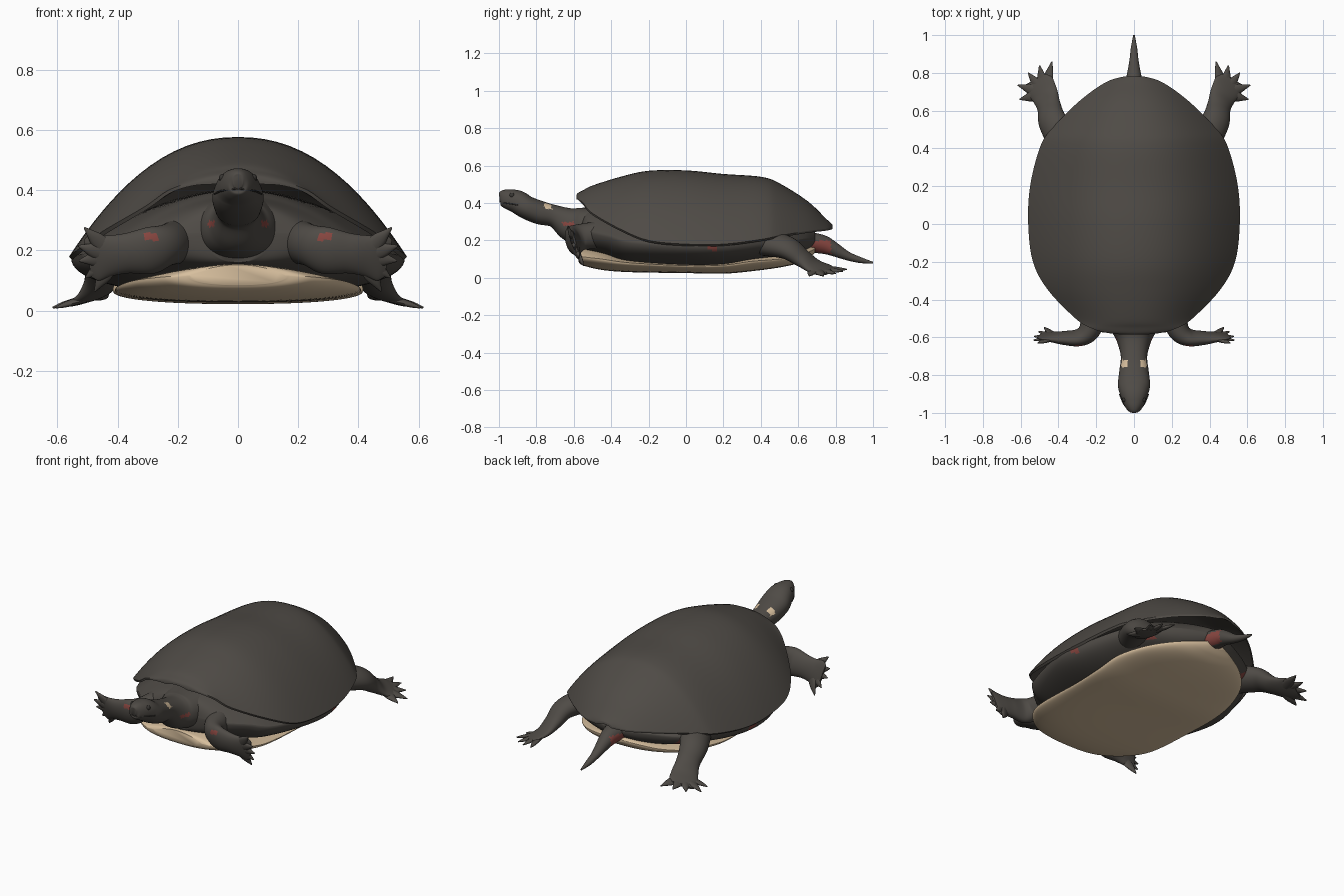
import bpy, bmesh, math
from mathutils import Vector

cube = bpy.data.objects.get("Cube")
if cube:
    bpy.data.objects.remove(cube, do_unlink=True)


def material(name, rgb):
    m = bpy.data.materials.new(name)
    m.use_nodes = True
    m.diffuse_color = (*rgb, 1)
    bsdf = m.node_tree.nodes["Principled BSDF"]
    bsdf.inputs["Base Color"].default_value = (*rgb, 1)
    bsdf.inputs["Roughness"].default_value = 0.8
    return m


DARK = material("charcoal_brown", (0.078, 0.07, 0.061))
TAN = material("pale_tan", (0.68, 0.52, 0.34))
RED = material("dull_red", (0.24, 0.06, 0.05))
BLACK = material("eye_black", (0.04, 0.037, 0.033))


def spline(rows, steps=6):
    """Catmull-Rom interpolation of rows of numbers."""
    out = []
    for i in range(len(rows) - 1):
        p = [rows[max(0, min(len(rows) - 1, i + k))] for k in (-1, 0, 1, 2)]
        for j in range(steps):
            t = j / steps
            out.append([0.5 * (2 * b + (c - a) * t + (2 * a - 5 * b + 4 * c - d) * t * t
                               + (3 * b - a - 3 * c + d) * t ** 3)
                        for a, b, c, d in zip(*p)])
    return out + [list(rows[-1])]


def loft(name, rings, mats, paint=None):
    """Skin closed rings of points, cap both ends, colour faces by a rule."""
    bm = bmesh.new()
    loops = [[bm.verts.new(p) for p in ring] for ring in rings]
    n = len(loops[0])
    for a, b in zip(loops, loops[1:]):
        for i in range(n):
            j = (i + 1) % n
            bm.faces.new((a[i], a[j], b[j], b[i]))
    bm.faces.new(loops[0])
    bm.faces.new(loops[-1])
    bmesh.ops.recalc_face_normals(bm, faces=bm.faces)
    if paint:
        for f in bm.faces:
            f.material_index = paint(f.calc_center_median())
    mesh = bpy.data.meshes.new(name)
    bm.to_mesh(mesh)
    bm.free()
    for m in mats:
        mesh.materials.append(m)
    ob = bpy.data.objects.new(name, mesh)
    bpy.context.collection.objects.link(ob)
    bpy.ops.object.select_all(action="DESELECT")
    ob.select_set(True)
    bpy.context.view_layer.objects.active = ob
    bpy.ops.object.shade_smooth_by_angle(angle=math.radians(55))
    return ob


def signed_pow(v, e):
    return math.copysign(abs(v) ** e, v)


def tube(name, rows, wide, mats=(DARK,), paint=None, side=1, steps=6, seg=28, square=1):
    """Limb along (x, y, z, wide radius, thin radius) stations."""
    rows = spline(rows, steps)
    pts = [Vector((r[0] * side, r[1], r[2])) for r in rows]
    wide = Vector((wide[0] * side, wide[1], wide[2]))
    rings = []
    for i, r in enumerate(rows):
        t = (pts[min(i + 1, len(pts) - 1)] - pts[max(i - 1, 0)]).normalized()
        v = (wide - t * wide.dot(t)).normalized()
        n = t.cross(v)
        rings.append([pts[i] + v * r[3] * signed_pow(math.cos(a), square)
                      + n * r[4] * signed_pow(math.sin(a), square)
                      for a in (math.tau * k / seg for k in range(seg))])
    return loft(name, rings, mats, paint)


# Domed carapace: stations of y, half width, rim height, crown height
shell_rows = [(-.585, .07, .43, .445), (-.575, .15, .425, .455), (-.55, .23, .40, .468),
              (-.5, .31, .345, .493), (-.35, .455, .26, .54), (-.2, .535, .2, .572),
              (0, .56, .18, .574), (.2, .55, .18, .555), (.4, .5, .205, .54),
              (.5, .44, .225, .505), (.65, .29, .25, .41), (.75, .15, .262, .315),
              (.782, .05, .27, .285)]
us = [math.sin(math.pi * (k / 40 - .5)) for k in range(41)]
rings = []
for y, w, rim, top in spline(shell_rows):
    dome = [(u * w, y, rim + (top - rim) * (1 - abs(u) ** 2.2)) for u in us]
    vault = [(u * w * .98, y, rim - .01 + .8 * (top - rim) * (1 - abs(u) ** 2.2))
             for u in reversed(us)]
    rings.append(dome + vault)
loft("carapace", rings, [DARK])


def hull(name, rows, power, mats, paint=None):
    """Body loft: y, half width, widest height, top, bottom."""
    rings = []
    for y, w, mid, top, low in spline(rows, 8):
        upper = [(u * w, y, mid + (top - mid) * (1 - u * u)) for u in us]
        lower = [(u * w, y, mid - (mid - low) * (1 - abs(u) ** power) ** (1 / power))
                 for u in reversed(us[1:-1])]
        rings.append(upper + lower)
    return loft(name, rings, mats, paint)


# Skin and bridge between the shells, with small flank and groin marks
def body_paint(c):
    flank = abs(c.y - .15) < .025 and .145 < c.z < .18 and abs(c.x) > .45
    groin = .49 < c.y < .55 and .3 < abs(c.x) < .355 and .142 < c.z < .19
    return int(flank or groin)


hull("body", [(-.565, .10, .26, .34, .16), (-.525, .25, .25, .365, .145), (-.42, .37, .23, .38, .11),
              (-.3, .46, .2, .4, .065), (0, .55, .18, .4, .05), (.22, .53, .18, .4, .055),
              (.45, .44, .2, .36, .09), (.56, .33, .2, .32, .11), (.64, .19, .21, .28, .14),
              (.69, .06, .21, .25, .18)], 2.3, [DARK, RED], body_paint)

# Pale belly plate
hull("plastron", [(-.575, .16, .118, .152, .085), (-.55, .245, .112, .154, .066),
                  (-.45, .345, .1, .145, .042), (-.3, .4, .08, .105, .03),
                  (0, .41, .065, .08, .025), (.2, .415, .068, .085, .022),
                  (.35, .405, .088, .125, .035), (.5, .345, .1, .14, .055),
                  (.6, .25, .118, .155, .078), (.66, .14, .14, .168, .108),
                  (.69, .06, .155, .168, .135)], 2.3, [TAN])


# Neck and head, with pale nape spots and red neck marks
def neck_paint(c):
    if abs(abs(c.x) - .05) < .017 and abs(c.y + .737) < .02 and c.z > .368:
        return 1
    if abs(c.y + .63) < .032 and abs(c.z - .288) < .01 and abs(c.x) > .06:
        return 2
    return 0


tube("neck_and_head", [(0, -.46, .27, .16, .11), (0, -.56, .275, .122, .1),
                       (0, -.62, .288, .09, .09), (0, -.7, .328, .07, .06),
                       (0, -.78, .348, .078, .063), (0, -.85, .375, .085, .062),
                       (0, -.9, .405, .074, .062), (0, -.95, .42, .056, .054),
                       (0, -.985, .428, .035, .041), (0, -.998, .428, .016, .022)],
     (1, 0, 0), (DARK, TAN, RED), neck_paint, steps=8, seg=72, square=.9)

# Tail with red sides at its base
tube("tail", [(0, .56, .2, .09, .06), (0, .66, .19, .066, .054), (0, .73, .178, .05, .05),
              (0, .78, .158, .04, .04), (0, .86, .118, .025, .024), (0, .93, .095, .017, .016),
              (0, 1, .08, .004, .005)],
     (1, 0, 0), (DARK, RED), lambda c: int(.65 < c.y < .775 and abs(c.x) > .022 and c.z < .2))

arm = [(.2, -.45, .23, .075, .07), (.235, -.56, .218, .07, .058), (.29, -.6, .2, .08, .044),
       (.37, -.603, .19, .068, .034), (.43, -.598, .182, .07, .024),
       (.475, -.593, .176, .08, .014), (.498, -.59, .172, .065, .006)]
finger_tips = [(.51, -.63, .275), (.53, -.615, .215), (.528, -.595, .165),
               (.505, -.57, .11), (.475, -.548, .065)]
leg = [(.36, .42, .19, .09, .07), (.43, .54, .16, .078, .058), (.45, .62, .105, .066, .043),
       (.47, .68, .064, .074, .026), (.5, .735, .042, .082, .015), (.515, .768, .034, .06, .009)]
toe_tips = [(.434, .86, .045), (.5, .84, .035), (.56, .8, .022), (.615, .735, .01),
            (.605, .66, .01)]
leg_wide = (1, -.5, -.35)


def digits(name, wrist, tips, wide, side):
    """Tapered clawed digits fanning out from a wrist."""
    for k, tip in enumerate(tips):
        w, t = Vector(wrist), Vector(tip)
        rows = [(*w.lerp(t, f), a, b) for f, a, b in
                ((.2, .03, .012), (.55, .026, .011), (.78, .015, .009), (1, .003, .003))]
        tube(f"{name}_{k + 1}", rows, wide, side=side, steps=4, seg=12)


for side, label in ((1, "left"), (-1, "right")):
    # Front flipper with red streaks on the forearm
    tube(f"{label}_front_leg", arm, (0, .25, -1), (DARK, RED),
         lambda c: int(.265 < abs(c.x) < .315 and .233 < c.z < .258 and c.y < -.6),
         side, steps=8, seg=60)
    digits(f"{label}_finger", (.41, -.6, .18), finger_tips, (0, .25, -1), side)

    # Hind leg
    tube(f"{label}_hind_leg", leg, leg_wide, side=side)
    digits(f"{label}_toe", (.475, .69, .05), toe_tips, leg_wide, side)

    # Mouth line
    tube(f"{label}_mouth_line", [(.077, -.9, .388, .003, .003), (.056, -.95, .397, .003, .003),
                                 (.028, -.985, .402, .003, .003), (0, -.994, .405, .003, .003)],
         (0, 0, 1), (BLACK,), side=side, seg=8)

    # Eye
    bpy.ops.mesh.primitive_uv_sphere_add(segments=16, ring_count=10, radius=.014,
                                         location=(side * .049, -.93, .44))
    eye = bpy.context.object
    eye.name = f"{label}_eye"
    eye.data.materials.append(BLACK)
    bpy.ops.object.shade_smooth()
